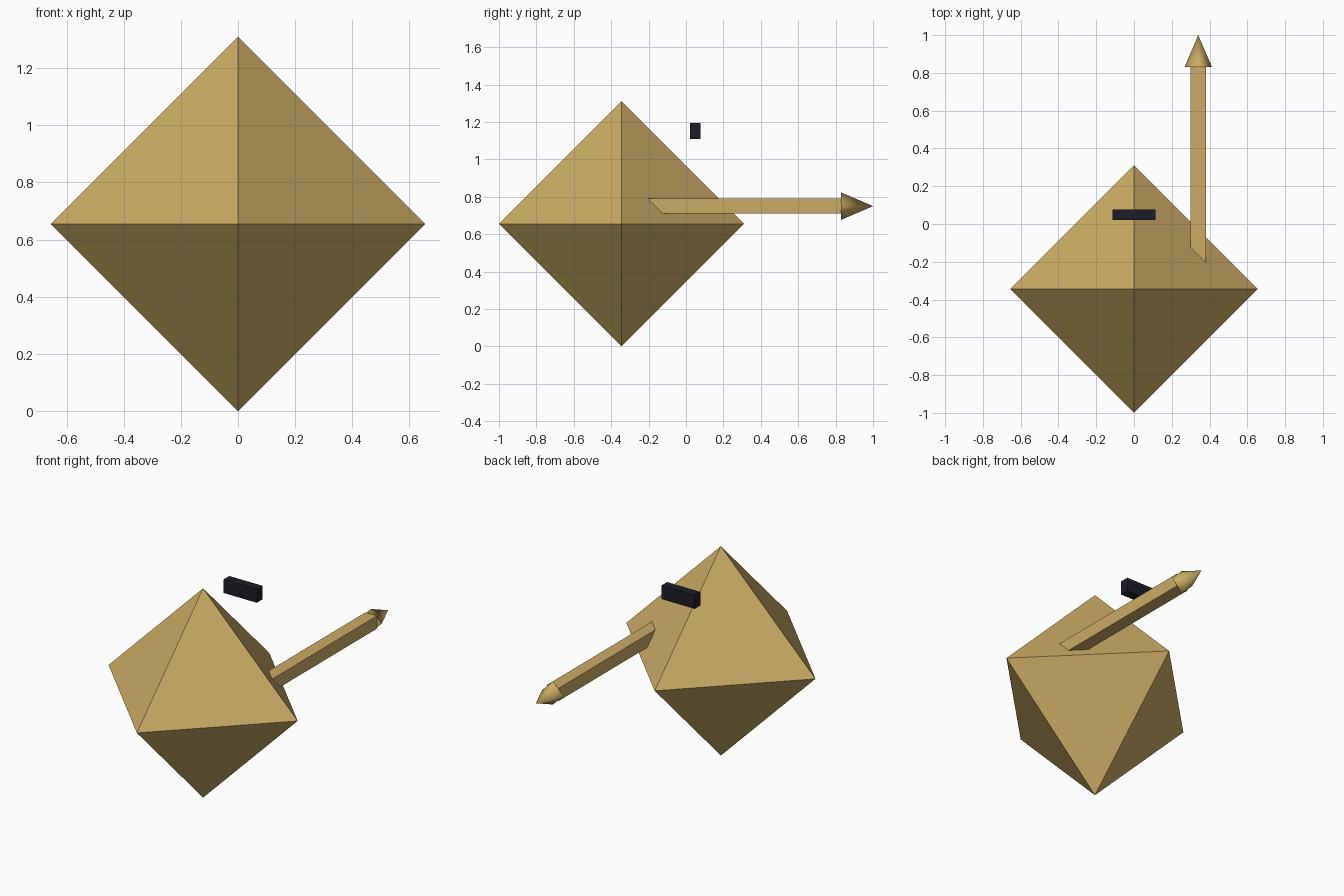
import bpy
import math
from mathutils import Matrix, Vector

cube = bpy.data.objects.get("Cube")
if cube:
    bpy.data.objects.remove(cube, do_unlink=True)


def material(name, rgb):
    mat = bpy.data.materials.new(name)
    mat.use_nodes = True
    mat.diffuse_color = (*rgb, 1)
    mat.node_tree.nodes["Principled BSDF"].inputs["Base Color"].default_value = (*rgb, 1)
    return mat


gold = material("warm gold", (0.60, 0.41, 0.13))
dark = material("dark navy", (0.012, 0.012, 0.021))


def finish(name, mat):
    obj = bpy.context.object
    obj.name = obj.data.name = name
    obj.data.materials.append(mat)
    return obj


def box(name, low, high, mat):
    low, high = Vector(low), Vector(high)
    bpy.ops.mesh.primitive_cube_add(size=1)
    obj = finish(name, mat)
    obj.data.transform(Matrix.Translation((low + high) / 2) @ Matrix.Diagonal((*(high - low), 1)))
    return obj


# Octahedral body: two square pyramids joined at the waist
R = 0.655
body_centre = Vector((0, -0.345, R))
axes = [Vector(v) * R for v in ((1, 0, 0), (0, 1, 0), (-1, 0, 0), (0, -1, 0))]
verts = [body_centre + v for v in axes]
verts += [body_centre + Vector((0, 0, R)), body_centre - Vector((0, 0, R))]
faces = []
for i in range(4):
    j = (i + 1) % 4
    faces += [(i, j, 4), (j, i, 5)]
mesh = bpy.data.meshes.new("body")
mesh.from_pydata(verts, [], faces)
body = bpy.data.objects.new("body", mesh)
bpy.context.collection.objects.link(body)
mesh.materials.append(gold)

# Square rod pointing backwards out of the body
box("rod", (0.30, -0.30, 0.71), (0.38, 0.83, 0.79), gold)

# Four-sided smooth tip with a flat base
bpy.ops.mesh.primitive_cone_add(vertices=4, radius1=0.073, radius2=0, depth=0.17)
tip = finish("rod_tip", gold)
tip.data.transform(Matrix.Translation((0.34, 0.915, 0.75)) @ Matrix.Rotation(-math.pi / 2, 4, "X"))
for face in tip.data.polygons:
    face.use_smooth = len(face.vertices) == 3

# Floating dark bar behind the peak
box("floating_bar", (-0.115, 0.022, 1.11), (0.115, 0.078, 1.195), dark)
